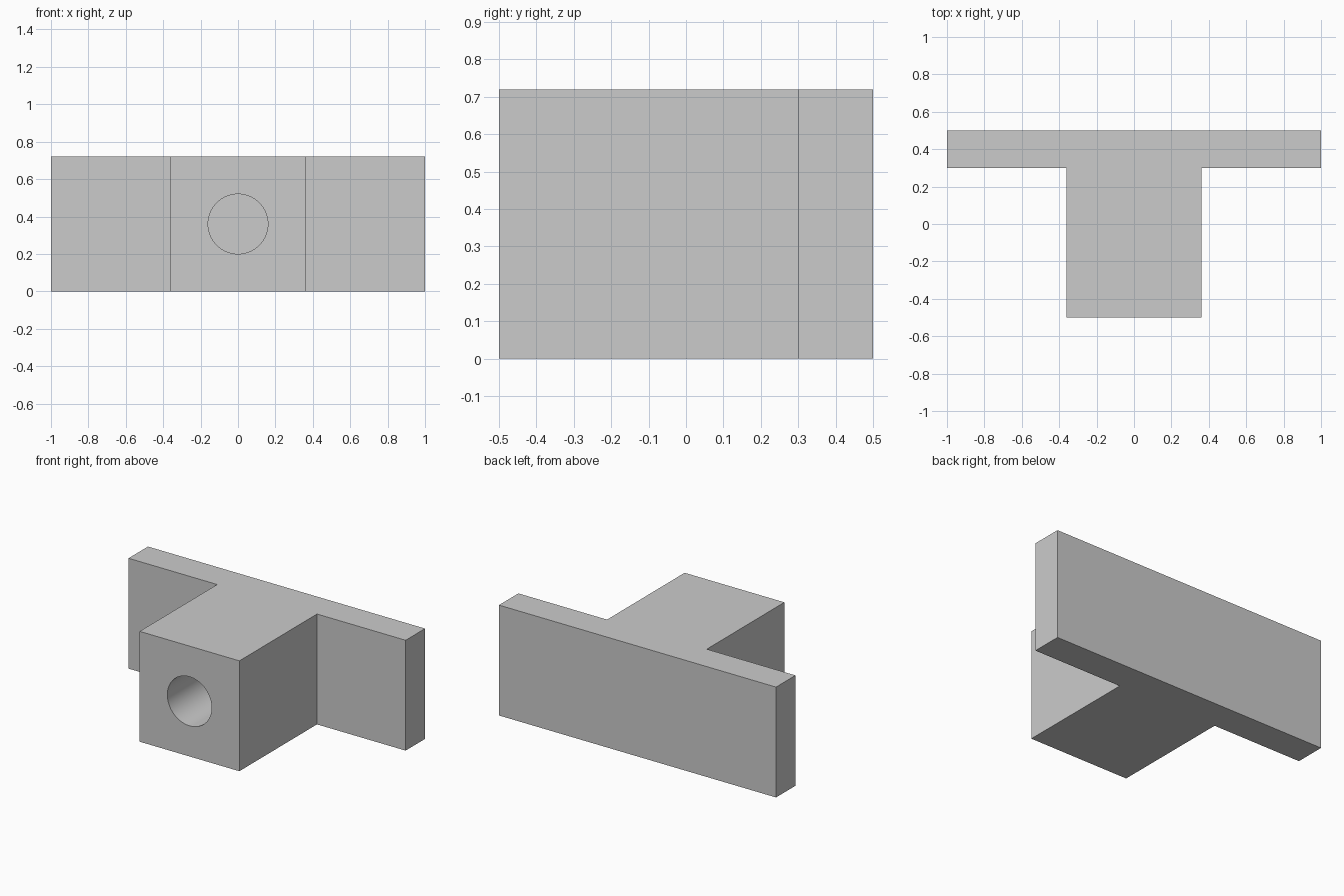
import bpy, bmesh, math

if "Cube" in bpy.data.objects:
    bpy.data.objects.remove(bpy.data.objects["Cube"])

HEIGHT = 0.72
FRONT, STEP, BACK = -0.5, 0.3, 0.5   # y positions
STEM, FLANGE = 0.36, 1.0             # half widths
HOLE_R = 0.16

# T-shaped body: half profile mirrored in x, then extruded upward
half = [(STEM, FRONT), (STEM, STEP), (FLANGE, STEP), (FLANGE, BACK)]
profile = half + [(-x, y) for x, y in reversed(half)]
bm = bmesh.new()
face = bm.faces.new([bm.verts.new((x, y, 0)) for x, y in profile])
ext = bmesh.ops.extrude_face_region(bm, geom=[face])
top = [v for v in ext["geom"] if isinstance(v, bmesh.types.BMVert)]
bmesh.ops.translate(bm, verts=top, vec=(0, 0, HEIGHT))
bmesh.ops.recalc_face_normals(bm, faces=bm.faces)
mesh = bpy.data.meshes.new("t_bracket")
bm.to_mesh(mesh)
bm.free()
body = bpy.data.objects.new("t_bracket", mesh)
bpy.context.collection.objects.link(body)

# Blind round hole through the stem, ending at the flange
start = FRONT - 0.1
bpy.ops.mesh.primitive_cylinder_add(
    vertices=64, radius=HOLE_R, depth=STEP - start,
    location=(0, (STEP + start) / 2, HEIGHT / 2),
    rotation=(math.pi / 2, 0, 0))
cutter = bpy.context.object
cutter.name = "hole_cutter"
cutter.hide_render = True
cutter.display_type = 'WIRE'

cut = body.modifiers.new("hole", 'BOOLEAN')
cut.operation = 'DIFFERENCE'
cut.solver = 'EXACT'
cut.object = cutter

# Apply the cut and smooth only the hole wall
bpy.ops.object.select_all(action='DESELECT')
body.select_set(True)
bpy.context.view_layer.objects.active = body
bpy.ops.object.modifier_apply(modifier=cut.name)
bpy.data.objects.remove(cutter, do_unlink=True)
bpy.ops.object.shade_smooth_by_angle(angle=math.radians(30))
